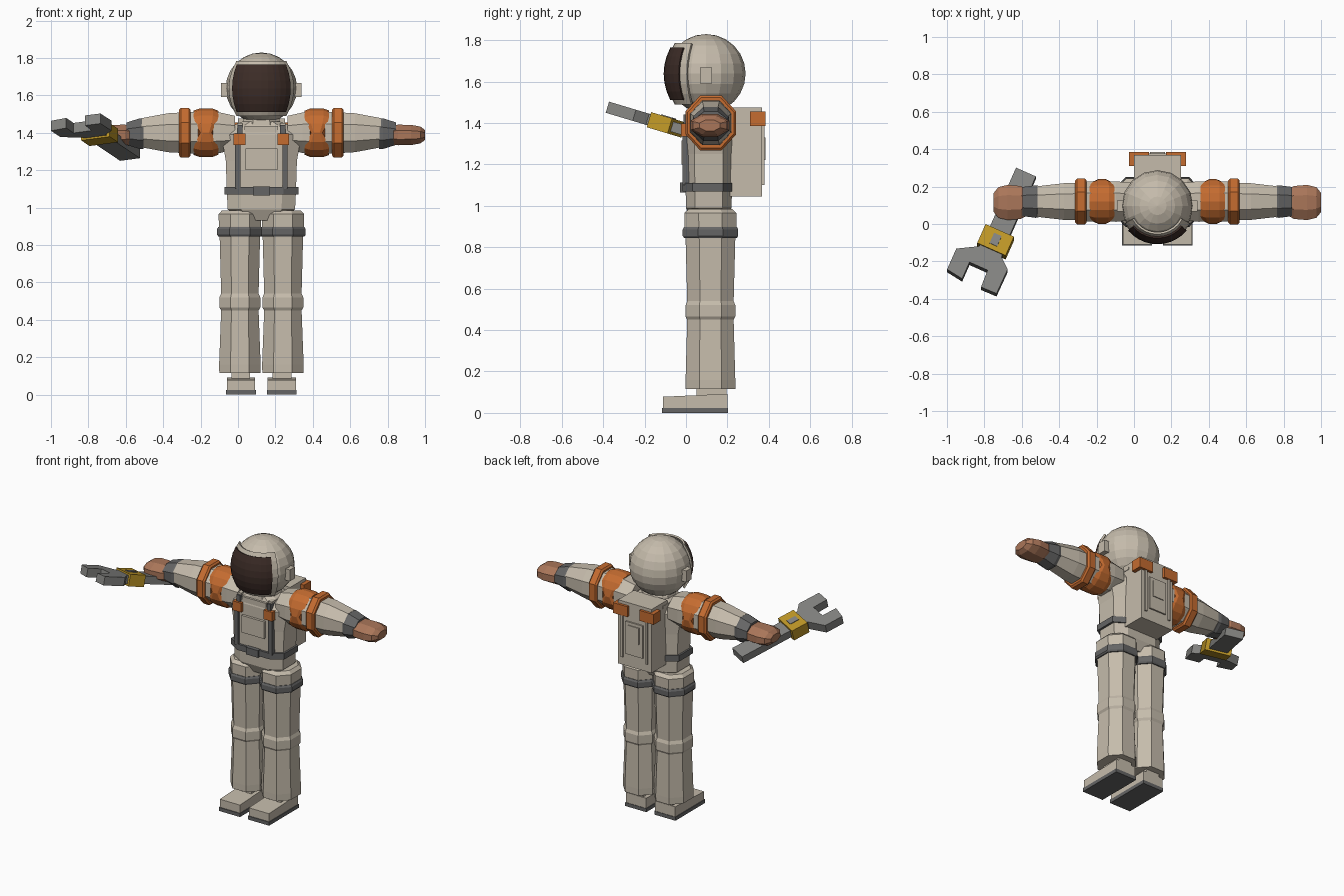
import bpy, bmesh, math
from mathutils import Vector

if "Cube" in bpy.data.objects:
    bpy.data.objects.remove(bpy.data.objects["Cube"])

CX = 0.125  # body centre line
CY = 0.11


def material(name, rgb):
    m = bpy.data.materials.new(name)
    m.use_nodes = True
    m.diffuse_color = (*rgb, 1)
    bsdf = next(n for n in m.node_tree.nodes if n.type == 'BSDF_PRINCIPLED')
    bsdf.inputs["Base Color"].default_value = (*rgb, 1)
    return m


SUIT = material("suit_cream", (0.56, 0.50, 0.41))
ORANGE = material("orange", (0.56, 0.15, 0.03))
DARK = material("dark_grey", (0.13, 0.13, 0.13))
VISOR = material("visor_brown", (0.045, 0.025, 0.02))
GLOVE = material("glove_brown", (0.40, 0.18, 0.10))
STEEL = material("steel_grey", (0.23, 0.23, 0.22))
BRASS = material("brass_yellow", (0.52, 0.31, 0.02))


def finish(name, bm, mat):
    bmesh.ops.recalc_face_normals(bm, faces=bm.faces)
    mesh = bpy.data.meshes.new(name)
    bm.to_mesh(mesh)
    bm.free()
    mesh.materials.append(mat)
    ob = bpy.data.objects.new(name, mesh)
    bpy.context.collection.objects.link(ob)
    return ob


def skin(name, rings, mat):
    """Join equal rings of points into a closed tube."""
    bm = bmesh.new()
    vs = [[bm.verts.new(p) for p in ring] for ring in rings]
    n = len(vs[0])
    for a, b in zip(vs, vs[1:]):
        for i in range(n):
            j = (i + 1) % n
            bm.faces.new((a[i], a[j], b[j], b[i]))
    bm.faces.new(vs[0])
    bm.faces.new(vs[-1])
    return finish(name, bm, mat)


def octagon(a, b, k):
    return [(a, -b*k), (a, b*k), (a*k, b), (-a*k, b),
            (-a, b*k), (-a, -b*k), (-a*k, -b), (a*k, -b)]


def column(name, x, y, rows, mat, k=0.45):
    """Rows of (height, half width, half depth)."""
    return skin(name, [[(x+u, y+v, z) for u, v in octagon(a, b, k)]
                       for z, a, b in rows], mat)


def sleeve(name, s, rows, mat, y=0.12, z=1.40, k=0.42):
    """Rows of (distance from centre line, half depth, half height)."""
    return skin(name, [[(CX+s*d, y+u, z+v) for u, v in octagon(a, b, k)]
                       for d, a, b in rows], mat)


def box(name, x, y, z, mat):
    """Box from (min, max) ranges."""
    return skin(name, [[(x[0], y[0], h), (x[1], y[0], h),
                        (x[1], y[1], h), (x[0], y[1], h)] for h in z], mat)


def side_box(name, s, dx, y, z, mat):
    return box(name, sorted(CX+s*d for d in dx), y, z, mat)


# torso, belt and neck
column("torso", CX, CY, [(0.93, 0.09, 0.08), (0.99, 0.18, 0.11), (1.09, 0.185, 0.112),
                         (1.25, 0.19, 0.115), (1.39, 0.215, 0.115), (1.44, 0.15, 0.10),
                         (1.46, 0.10, 0.09)], SUIT, 0.6)
column("belt", CX, CY-0.005, [(1.07, 0.198, 0.122), (1.11, 0.198, 0.122)], DARK, 0.6)
box("belt_buckle", (0.08, 0.17), (-0.03, 0.01), (1.065, 1.113), DARK)
column("neck_ring", CX, CY, [(1.44, 0.105, 0.10), (1.475, 0.095, 0.095),
                             (1.49, 0.08, 0.08)], SUIT)
box("chest_panel", (0.04, 0.21), (-0.022, 0.02), (1.20, 1.315), SUIT)
box("collar_plate", (0.035, 0.215), (-0.006, 0.05), (1.40, 1.435), SUIT)

# helmet
bm = bmesh.new()
bmesh.ops.create_uvsphere(bm, u_segments=16, v_segments=12, radius=0.191)
bmesh.ops.translate(bm, vec=(CX, 0.097, 1.638), verts=bm.verts)
finish("helmet", bm, SUIT)


def face_patch(name, profile, spread, thick, mat):
    """Curved shield swept round the head from (height, radius) points."""
    bm = bmesh.new()
    steps = 10
    grid = []
    for h, r in profile:
        row = []
        for i in range(steps + 1):
            a = math.radians(spread) * (2 * i / steps - 1)
            row.append(bm.verts.new((CX + r*math.sin(a), 0.097 - r*math.cos(a), 1.637 + h)))
        grid.append(row)
    for a, b in zip(grid, grid[1:]):
        for i in range(steps):
            bm.faces.new((a[i], a[i+1], b[i+1], b[i]))
    ob = finish(name, bm, mat)
    mod = ob.modifiers.new("thickness", 'SOLIDIFY')
    mod.thickness = thick
    mod.offset = 0
    return ob


def shield(top, edge, bulge):
    return [(top*t, edge + (bulge-edge)*(1-t*t))
            for t in (-1, -0.66, -0.33, 0, 0.33, 0.66, 1)]


face_patch("helmet_rim", shield(0.145, 0.146, 0.192), 62, 0.012, SUIT)
face_patch("visor", shield(0.125, 0.167, 0.199), 50, 0.012, VISOR)

for s, side in ((1, "left"), (-1, "right")):
    side_box(side + "_ear_cap", s, (0.17, 0.215), (0.068, 0.125), (1.59, 1.667), SUIT)

    # chest and shoulder straps
    side_box(side + "_strap", s, (0.112, 0.14), (-0.016, 0.05), (1.10, 1.34), DARK)
    side_box(side + "_upper_strap", s, (0.10, 0.128), (-0.012, 0.05), (1.34, 1.44), DARK)
    side_box(side + "_shoulder_strap", s, (0.10, 0.128), (0.0, 0.25), (1.435, 1.452), SUIT)
    side_box(side + "_strap_clip", s, (0.085, 0.148), (-0.025, 0.03), (1.335, 1.397), ORANGE)

    # leg with knee ring and thigh band
    lx = CX + s * 0.115
    column(side + "_leg", lx, 0.118, [
        (0.115, 0.11, 0.12), (0.16, 0.111, 0.12), (0.45, 0.10, 0.112), (0.465, 0.109, 0.12),
        (0.52, 0.109, 0.12), (0.54, 0.10, 0.112), (0.84, 0.108, 0.12), (0.90, 0.112, 0.125),
        (0.965, 0.114, 0.126), (0.985, 0.095, 0.105)], SUIT)
    column(side + "_thigh_band", lx, 0.118, [
        (0.845, 0.115, 0.128), (0.855, 0.122, 0.134),
        (0.885, 0.122, 0.134), (0.897, 0.115, 0.128)], DARK)

    # boot
    side_box(side + "_ankle", s, (0.06, 0.16), (0.05, 0.195), (0.08, 0.13), SUIT)
    boot = side_box(side + "_boot", s, (0.034, 0.184), (-0.11, 0.20), (0.022, 0.092), SUIT)
    for v in boot.data.vertices:
        if v.co.y < 0 and v.co.z > 0.05:
            v.co.z -= 0.014
    side_box(side + "_sole", s, (0.03, 0.188), (-0.115, 0.203), (0.0, 0.024), DARK)

    # arm, cuff and glove
    sleeve(side + "_upper_arm", s, [(0.14, 0.10, 0.09), (0.22, 0.108, 0.108),
                                    (0.39, 0.107, 0.112)], SUIT)
    sleeve(side + "_elbow_ring", s, [(0.378, 0.112, 0.122), (0.388, 0.122, 0.133),
                                     (0.43, 0.122, 0.133), (0.44, 0.112, 0.122)], ORANGE)
    sleeve(side + "_forearm", s, [(0.43, 0.10, 0.108), (0.50, 0.098, 0.104),
                                  (0.64, 0.082, 0.078)], SUIT)
    sleeve(side + "_cuff", s, [(0.63, 0.083, 0.082), (0.65, 0.087, 0.082),
                               (0.72, 0.078, 0.060)], DARK, z=1.395)
    sleeve(side + "_glove", s, [(0.68, 0.06, 0.05), (0.73, 0.088, 0.055), (0.80, 0.094, 0.054),
                                (0.85, 0.082, 0.045), (0.876, 0.05, 0.026)], GLOVE,
           y=0.115, z=1.388)

    # shoulder pad, pinched at the front and back
    rings = []
    for d, r in ((-1, 0.117), (-0.55, 0.129), (0.55, 0.129), (1, 0.119)):
        ring = []
        for i in range(16):
            a = 2 * math.pi * i / 16
            pinch = 0.45 if i in (0, 8) else 0.85 if i in (1, 7, 9, 15) else 1
            ring.append((CX + s*(0.296 + 0.066*d*pinch),
                         0.12 + r*0.94*math.cos(a), 1.40 + r*math.sin(a)))
        rings.append(ring)
    skin(side + "_shoulder_pad", rings, ORANGE)

    # backpack trim
    side_box(side + "_pack_corner", s, (0.045, 0.152), (0.31, 0.385), (1.385, 1.455), ORANGE)
    side_box(side + "_pack_rail", s, (0.085, 0.10), (0.36, 0.38), (1.10, 1.39), SUIT)

# backpack
box("backpack", (0.0, 0.25), (0.20, 0.368), (1.045, 1.475), SUIT)
box("pack_panel", (0.06, 0.19), (0.36, 0.378), (1.13, 1.35), SUIT)
box("pack_hatch", (0.085, 0.165), (0.37, 0.384), (1.22, 1.33), SUIT)

# wrench, tilted up toward the jaw
ALONG = Vector((-0.406, -0.914))
ACROSS = Vector((0.914, -0.406))
NORMAL = Vector((0, 0.3, 1)).normalized()


def plate(name, outline, low, high, mat):
    """Outline of (along, across) points, thick along the tool normal."""
    rings = []
    for h in (low, high):
        ring = []
        for u, v in outline:
            p = Vector((-0.74, -0.095)) + ALONG*u + ACROSS*v
            ring.append(Vector((p.x, p.y, 1.362 - 0.3*p.y)) + NORMAL*h)
        rings.append(ring)
    return skin(name, rings, mat)


def bar(u0, u1, v0, v1):
    return [(u0, v0), (u1, v0), (u1, v1), (u0, v1)]


plate("wrench_handle", bar(-0.40, 0.03, -0.058, 0.058), -0.025, 0.025, STEEL)
plate("wrench_jaw", [(0.0, -0.06), (0.065, -0.068), (0.126, -0.174), (0.247, -0.174),
                     (0.26, -0.08), (0.163, -0.08), (0.163, 0.026), (0.26, 0.03),
                     (0.258, 0.12), (0.115, 0.122), (0.07, 0.066), (0.0, 0.06)],
      -0.028, 0.028, STEEL)
plate("wrench_band", bar(-0.055, 0.055, -0.083, 0.083), -0.038, 0.038, BRASS)
plate("wrench_adjuster", bar(-0.03, 0.03, -0.022, 0.022), 0.036, 0.042, STEEL)
